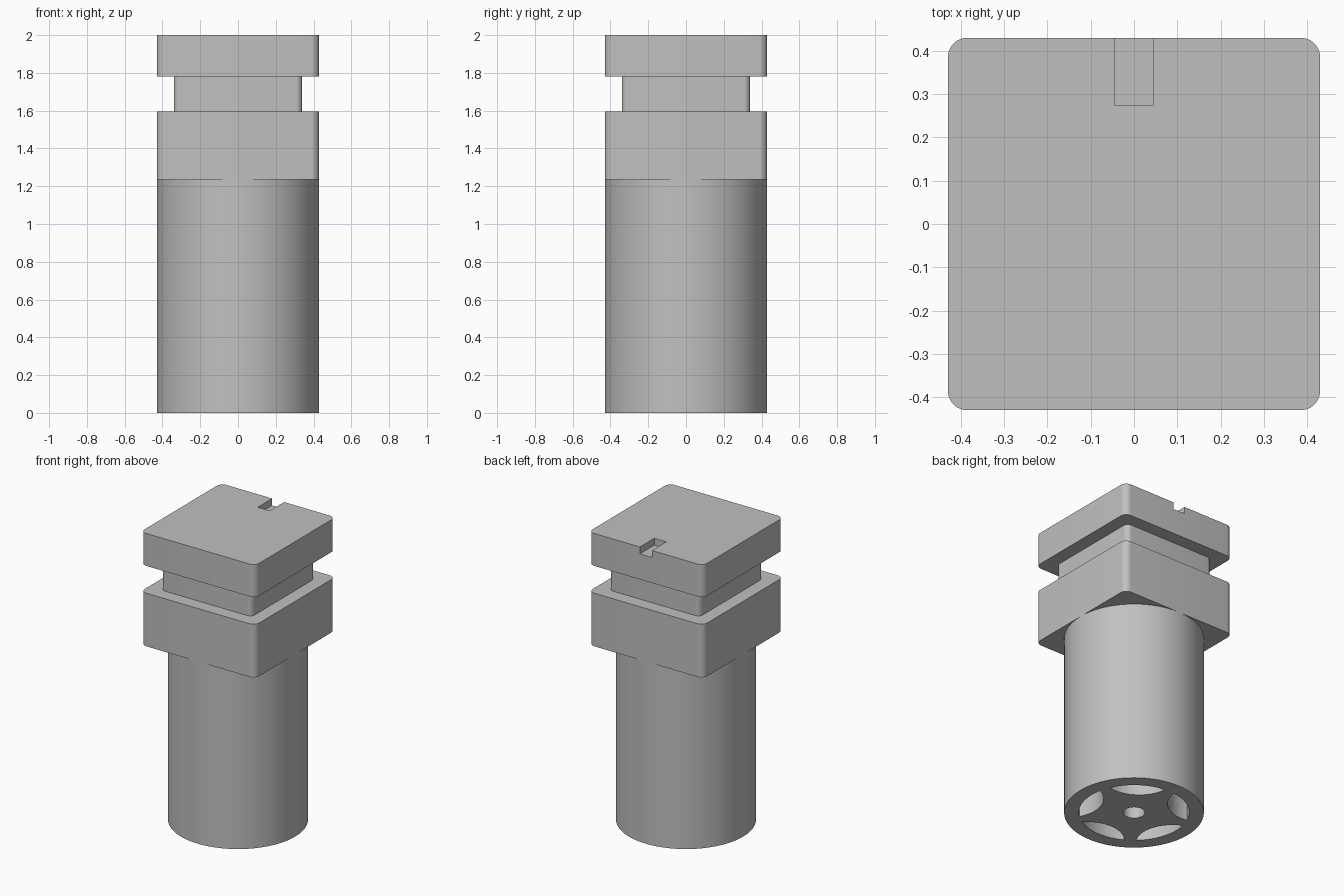
import bpy, bmesh
from math import pi, sin, cos, acos, asin, radians

cube = bpy.data.objects.get("Cube")
if cube:
    bpy.data.objects.remove(cube, do_unlink=True)

grey = bpy.data.materials.new("plain grey")
grey.use_nodes = True
colour = (0.53, 0.53, 0.53, 1)
grey.diffuse_color = colour
grey.node_tree.nodes["Principled BSDF"].inputs["Base Color"].default_value = colour


def arc(cx, cy, r, a0, a1, steps):
    """Points along an arc, both ends included."""
    return [(cx + r * cos(a0 + (a1 - a0) * i / steps),
             cy + r * sin(a0 + (a1 - a0) * i / steps)) for i in range(steps + 1)]


def circle(r, sides):
    return arc(0, 0, r, 0, 2 * pi, sides)[:-1]


def rounded_square(half, r):
    pts = []
    for k in range(4):
        a = k * pi / 2
        sx, sy = (1, -1, -1, 1)[k], (1, 1, -1, -1)[k]
        pts += arc(sx * (half - r), sy * (half - r), r, a, a + pi / 2, 8)
    return pts


def prism(name, outlines, z0, z1):
    """Extrude one or more outlines from z0 to z1 into a single object."""
    bm = bmesh.new()
    for pts in outlines:
        low = [bm.verts.new((x, y, z0)) for x, y in pts]
        high = [bm.verts.new((x, y, z1)) for x, y in pts]
        bm.faces.new(low[::-1])
        bm.faces.new(high)
        for i in range(len(pts)):
            j = (i + 1) % len(pts)
            bm.faces.new((low[i], low[j], high[j], high[i]))
    bmesh.ops.recalc_face_normals(bm, faces=bm.faces)
    mesh = bpy.data.meshes.new(name)
    bm.to_mesh(mesh)
    bm.free()
    mesh.materials.append(grey)
    obj = bpy.data.objects.new(name, mesh)
    bpy.context.collection.objects.link(obj)
    return obj


def select_only(obj):
    bpy.ops.object.select_all(action='DESELECT')
    obj.select_set(True)
    bpy.context.view_layer.objects.active = obj


def cut(obj, cutter):
    cutter.hide_render = True
    mod = obj.modifiers.new("cut", 'BOOLEAN')
    mod.operation = 'DIFFERENCE'
    mod.solver = 'EXACT'
    mod.object = cutter
    select_only(obj)
    bpy.ops.object.modifier_apply(modifier=mod.name)
    bpy.data.objects.remove(cutter, do_unlink=True)


def lens(angle, ring=0.34, centre=0.45, r=0.23):
    """Overlap of the ring circle with a smaller circle set off-centre."""
    half = acos((ring ** 2 + centre ** 2 - r ** 2) / (2 * ring * centre))
    tip = asin(ring * sin(half) / r)
    pts = arc(0, 0, ring, -half, half, 20)
    pts += arc(centre, 0, r, pi - tip, pi + tip, 24)[1:-1]
    return [(x * cos(angle) - y * sin(angle), x * sin(angle) + y * cos(angle))
            for x, y in pts]


# Square head, neck and collar
head = prism("head", [rounded_square(0.43, 0.045)], 1.78, 2.0)
neck = prism("neck", [rounded_square(0.34, 0.035)], 1.595, 1.78)
collar = prism("collar", [rounded_square(0.43, 0.045)], 1.235, 1.595)

# Notch in the rear top edge of the head
notch = [(-0.045, 0.275), (0.045, 0.275), (0.045, 0.6), (-0.045, 0.6)]
cut(head, prism("notch_cutter", [notch], 1.953, 2.1))

# Round shank with five lens-shaped sockets and a central bore below
shank = prism("shank", [circle(0.43, 128)], 0, 1.235)
sockets = [lens(radians(-90 + 72 * k)) for k in range(5)]
cut(shank, prism("socket_cutter", sockets + [circle(0.067, 32)], -0.1, 1.1))

for part in (head, neck, collar, shank):
    select_only(part)
    bpy.ops.object.shade_smooth_by_angle(angle=radians(30))
